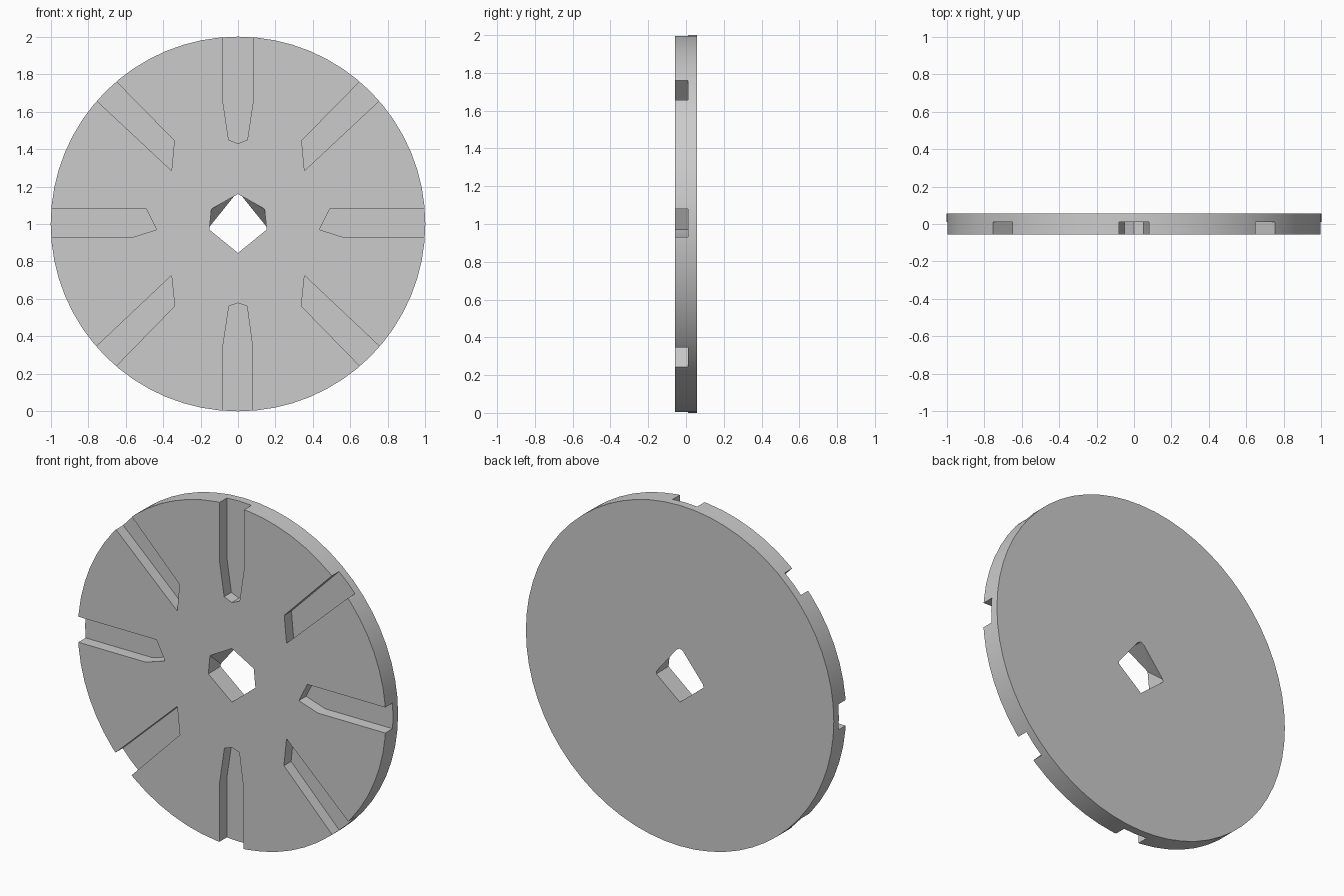
import bpy, bmesh, math
from mathutils import Matrix

if "Cube" in bpy.data.objects:
    bpy.data.objects.remove(bpy.data.objects["Cube"])

HALF = 0.057       # half thickness of the disc
FLOOR = 0.01       # depth plane of the slots
OUT = 0.02         # cutter overshoot

def hull(bm, points):
    """Add the convex hull of the given points to bm."""
    part = bmesh.new()
    for p in points:
        part.verts.new(p)
    bmesh.ops.convex_hull(part, input=part.verts[:])
    bmesh.ops.recalc_face_normals(part, faces=part.faces[:])
    mesh = bpy.data.meshes.new("piece")
    part.to_mesh(mesh)
    part.free()
    bm.from_mesh(mesh)
    bpy.data.meshes.remove(mesh)

def mirror(profile):
    return [(-x, z) for x, z in profile]

def add_object(name, bm):
    mesh = bpy.data.meshes.new(name)
    bm.to_mesh(mesh)
    bm.free()
    obj = bpy.data.objects.new(name, mesh)
    bpy.context.collection.objects.link(obj)
    return obj

# Round disc standing on its rim
bm = bmesh.new()
bmesh.ops.create_cone(bm, cap_ends=True, segments=64, radius1=1, radius2=1, depth=2 * HALF,
                      matrix=Matrix.Translation((0, 0, 1)) @ Matrix.Rotation(math.pi / 2, 4, 'X'))
disc = add_object("slotted_disc", bm)

# Slot outlines (x, z), running from the rim inward
top = [(-.08, 2.1), (-.08, 1.65), (-.05, 1.45), (0, 1.43), (.05, 1.45), (.08, 1.65), (.08, 2.1)]
bottom = [(-.08, -.1), (-.08, .35), (-.048, .562), (0, .578), (.048, .562), (.077, .35), (.077, -.1)]
side = [(1.1, 1.08), (.49, 1.08), (.435, .97), (.56, .93), (1.1, .93)]
upper = [(.75, 1.862), (.34, 1.445), (.355, 1.285), (.86, 1.757)]
lower = [(.86, .248), (.355, .725), (.338, .562), (.75, .14)]
slots = [top, bottom]
for profile in (side, upper, lower):
    slots += [profile, mirror(profile)]

cut = bmesh.new()
for profile in slots:
    hull(cut, [(x, y, z) for x, z in profile for y in (-HALF - OUT, FLOOR)])

# Centre hole: kite at the back, widening to a pentagon at the front
kite = [(0, 1.16), (.153, .97), (0, .845), (-.153, .97)]
shoulders = [(.142, 1.08), (-.142, 1.08)]
hull(cut, [(x, y, z) for x, z in kite for y in (-HALF - OUT, HALF + OUT)]
     + [(x, y, z) for x, z in shoulders for y in (-HALF - OUT, -HALF)])
cutter = add_object("cutter", cut)
cutter.hide_render = True

# Carve the slots and hole
mod = disc.modifiers.new("carve", 'BOOLEAN')
mod.operation = 'DIFFERENCE'
mod.solver = 'EXACT'
mod.object = cutter
bpy.context.view_layer.objects.active = disc
disc.select_set(True)
bpy.ops.object.modifier_apply(modifier=mod.name)
bpy.data.objects.remove(cutter)
bpy.ops.object.shade_smooth_by_angle(angle=math.radians(25))
